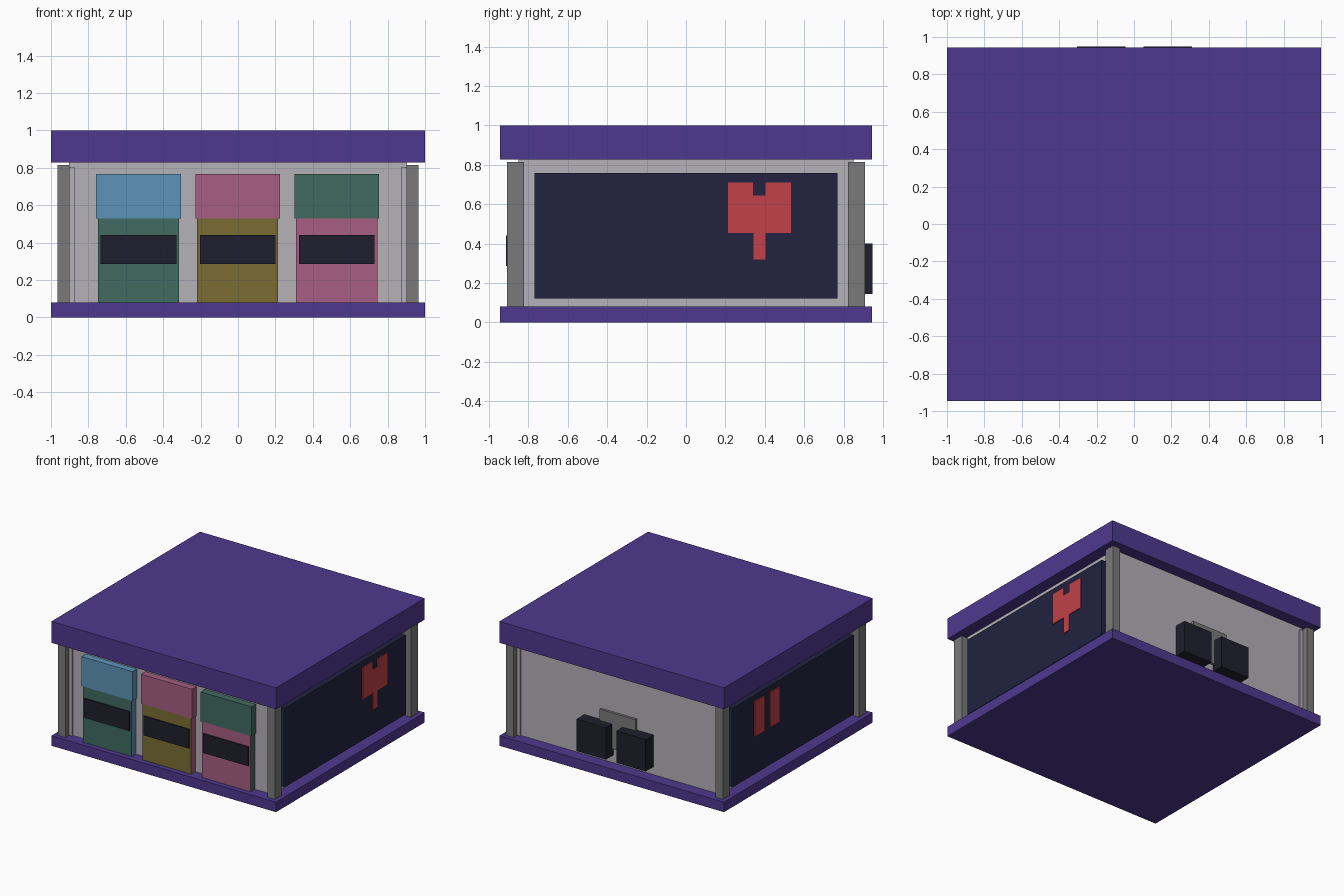
import bpy, bmesh

if "Cube" in bpy.data.objects:
    bpy.data.objects.remove(bpy.data.objects["Cube"], do_unlink=True)


def linear(c):
    c /= 255
    return c / 12.92 if c <= 0.04045 else ((c + 0.055) / 1.055) ** 2.4


def material(name, r, g, b):
    m = bpy.data.materials.new(name)
    m.use_nodes = True
    col = (linear(r), linear(g), linear(b), 1)
    m.diffuse_color = col
    m.node_tree.nodes["Principled BSDF"].inputs["Base Color"].default_value = col
    return m


purple = material("purple", 78, 57, 143)
wall_grey = material("pale grey", 181, 177, 184)
post_grey = material("mid grey", 122, 122, 122)
navy = material("navy", 34, 35, 64)
black = material("near black", 31, 31, 46)
red = material("red", 194, 65, 74)
blue = material("blue", 93, 148, 184)
pink = material("pink", 167, 94, 130)
green = material("green", 65, 107, 98)
olive = material("olive", 122, 108, 52)


def finish(name, bm, mat):
    bmesh.ops.recalc_face_normals(bm, faces=bm.faces)
    me = bpy.data.meshes.new(name)
    bm.to_mesh(me)
    bm.free()
    me.materials.append(mat)
    ob = bpy.data.objects.new(name, me)
    bpy.context.collection.objects.link(ob)
    return ob


def box(name, xs, ys, zs, mat):
    """Box spanning the given low and high limits on each axis."""
    bm = bmesh.new()
    bmesh.ops.create_cube(bm, size=1)
    for v in bm.verts:
        for i, (lo, hi) in enumerate((xs, ys, zs)):
            v.co[i] = lo if v.co[i] < 0 else hi
    return finish(name, bm, mat)


def span(side, lo, hi):
    return sorted((side * lo, side * hi))


# Floor, roof and walls
box("floor_slab", (-1, 1), (-.945, .945), (0, .08), purple)
box("roof_slab", (-1, 1), (-.945, .945), (.828, 1), purple)
box("walls", (-.903, .903), (-.85, .85), (.08, .828), wall_grey)

# Corner posts with slim trims beside them
for sx, xn in ((-1, "right"), (1, "left")):
    for sy, yn in ((-1, "front"), (1, "back")):
        box(f"{yn}_{xn}_post", span(sx, .9, .965), span(sy, .822, .91), (.08, .815), post_grey)
        box(f"{yn}_{xn}_trim", span(sx, .873, .9), span(sy, .84, .862), (.08, .805), wall_grey)
    box(f"{xn}_side_panel", span(sx, .9, .956), (-.77, .77), (.122, .758), navy)

# Notched sign with a stem on one side: half profile mirrored about its centre
half = [(.032, .71), (.032, .645), (.16, .71), (.16, .453), (.03, .453), (.03, .32)]
half = [half[1], half[0]] + half[2:]
centre = .373
outline = [(centre + y, z) for y, z in half] + [(centre - y, z) for y, z in reversed(half)]
bm = bmesh.new()
face = bm.faces.new([bm.verts.new((.956, y, z)) for y, z in outline])
new = bmesh.ops.extrude_face_region(bm, geom=[face])["geom"]
bmesh.ops.translate(bm, vec=(.007, 0, 0), verts=[g for g in new if isinstance(g, bmesh.types.BMVert)])
finish("notched_sign", bm, red)

# Two upright bars on the other side
for i, y in enumerate((.24, .435)):
    box(f"sign_bar_{i + 1}", (-.963, -.956), (y - .063, y + .063), (.425, .71), red)

# Three front cabinets: body, wider head, coloured door and dark slot
for i, (x, body, door) in enumerate(((-.532, blue, green), (-.002, pink, olive), (.528, green, pink))):
    n = i + 1
    box(f"cabinet_body_{n}", (x - .217, x + .217), (-.896, -.845), (.08, .53), body)
    box(f"cabinet_head_{n}", (x - .226, x + .226), (-.906, -.845), (.53, .767), body)
    box(f"cabinet_door_{n}", (x - .217, x + .217), (-.904, -.896), (.08, .53), door)
    box(f"cabinet_slot_{n}", (x - .202, x + .202), (-.913, -.904), (.285, .44), black)

# Back plate with two dark boxes
box("back_plate", (-.16, .16), (.845, .87), (.2, .49), post_grey)
for i, x in enumerate((-.175, .18)):
    box(f"back_box_{i + 1}", (x - .13, x + .13), (.845, .948), (.143, .4), black)
